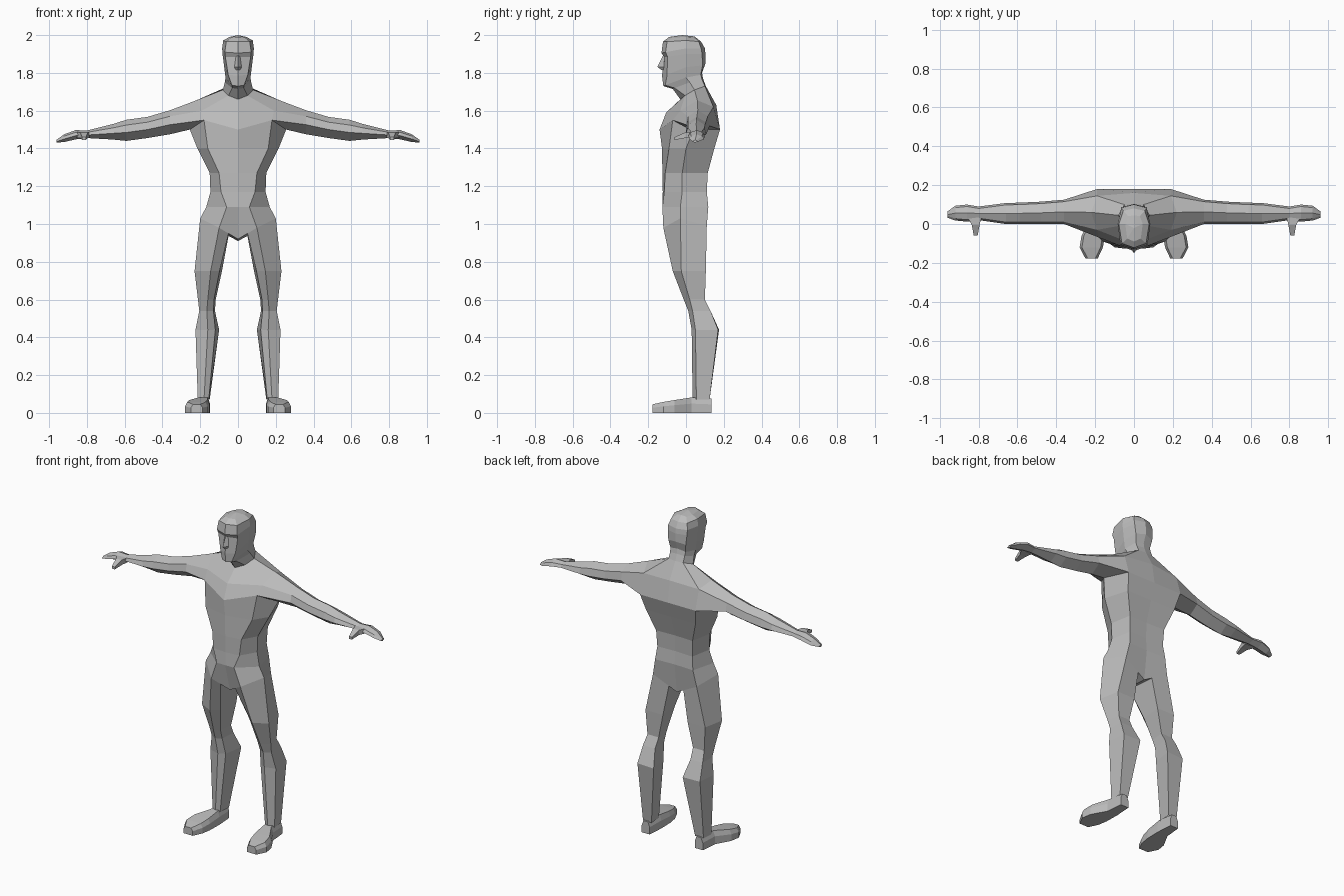
import bpy, bmesh
from mathutils import Vector

skin = bpy.data.materials.new("plain grey")
skin.diffuse_color = (0.5, 0.5, 0.5, 1)


def loft(name, rings, closed=True, cap_start=False, cap_end=False, skip=(), extra=(), centred=False):
    """Skin a stack of rings, mirrored across x = 0."""
    bm = bmesh.new()
    rows = [[bm.verts.new(p) for p in r] for r in rings]
    n = len(rows[0])
    for i in range(len(rows) - 1):
        for j in range(n if closed else n - 1):
            if (i, j) not in skip:
                k = (j + 1) % n
                bm.faces.new((rows[i][j], rows[i][k], rows[i + 1][k], rows[i + 1][j]))
    if cap_start:
        bm.faces.new(rows[0])
    if cap_end:
        bm.faces.new(rows[-1])
    for poly in extra:
        bm.faces.new([bm.verts.new(p) for p in poly])
    bmesh.ops.remove_doubles(bm, verts=bm.verts, dist=0.0005)
    if centred:
        # complete the body before orienting its faces
        geo = bm.verts[:] + bm.edges[:] + bm.faces[:]
        bmesh.ops.mirror(bm, geom=geo, axis='X', merge_dist=0.0005)
    bmesh.ops.recalc_face_normals(bm, faces=bm.faces)
    me = bpy.data.meshes.new(name)
    bm.to_mesh(me)
    bm.free()
    me.materials.append(skin)
    ob = bpy.data.objects.new(name, me)
    bpy.context.collection.objects.link(ob)
    if not centred:
        ob.modifiers.new("other side", 'MIRROR').use_axis[0] = True
    return ob


def half(z, yf, fx, fy, sx, sy, ox, oy, yb):
    """Half a body section: front centre, front, side, back corner, back centre."""
    return [(0, yf, z), (fx, fy, z), (sx, sy, z), (ox, oy, z), (0, yb, z)]


# Torso: V-shaped hip line up to the neck base
hip = [(0, -.08, .92), (.10, -.12, .98), (.20, -.03, 1.03), (.15, .11, .99), (0, .09, .91)]
chest = [(0, -.14, 1.5), (.18, -.07, 1.55), (.255, .04, 1.5), (.19, .18, 1.5), (0, .18, 1.5)]
shoulder = [(0, -.105, 1.59), (.19, -.03, 1.60), (.22, .06, 1.655), (.19, .145, 1.62), (0, .16, 1.63)]
neck = [(0, -.03, 1.66), (.05, -.005, 1.68), (.08, .045, 1.71), (.05, .10, 1.73), (0, .105, 1.73)]
groin_front, groin_back = (.05, -.10, .95), (.05, .097, .937)
torso = [
    hip,
    half(1.09, -.125, .06, -.125, .168, -.03, .13, .118, .112),
    half(1.17, -.123, .09, -.115, .146, -.02, .12, .11, .105),
    half(1.27, -.125, .10, -.11, .15, -.02, .125, .115, .11),
    half(1.40, -.127, .16, -.09, .215, .0, .17, .15, .15),
    chest, shoulder, neck,
]
loft("torso", torso, closed=False, skip={(5, 1), (5, 2)}, centred=True,
     extra=[(hip[0], groin_front, groin_back, hip[4])])

# Head: jaw, cheeks, eye line, brow and crown
head = [
    neck,
    [(0, -.07, 1.715), (.03, -.06, 1.72), (.07, .02, 1.75), (.05, .085, 1.765), (0, .09, 1.77)],
    [(0, -.12, 1.73), (.033, -.11, 1.735), (.066, .0, 1.775), (.052, .078, 1.79), (0, .085, 1.80)],
    [(0, -.127, 1.785), (.052, -.10, 1.79), (.073, .0, 1.83), (.06, .088, 1.84), (0, .103, 1.85)],
    [(0, -.116, 1.885), (.067, -.098, 1.885), (.082, .0, 1.90), (.066, .085, 1.90), (0, .103, 1.90)],
    [(0, -.13, 1.905), (.07, -.108, 1.91), (.084, .0, 1.93), (.066, .08, 1.93), (0, .10, 1.93)],
    [(0, -.122, 1.965), (.062, -.10, 1.965), (.078, .0, 1.972), (.055, .068, 1.965), (0, .08, 1.965)],
    [(0, -.09, 1.99), (.035, -.075, 1.987), (.045, .0, 1.99), (.03, .04, 1.988), (0, .045, 1.993)],
    [(0, -.02, 2.0)] * 5,
]


def build_head():
    # the crown closes to a point, so its last row is made of triangles
    crown = [(head[-2][j], head[-2][j + 1], head[-1][0]) for j in range(4)]
    loft("head", head[:-1], closed=False, extra=crown, centred=True)


build_head()

# Nose wedge
loft("nose", [
    [(0, -.12, 1.895), (.010, -.112, 1.895), (0, -.105, 1.895)],
    [(0, -.152, 1.832), (.019, -.118, 1.832), (0, -.105, 1.832)],
    [(0, -.130, 1.815), (.014, -.116, 1.815), (0, -.105, 1.815)],
], closed=False, centred=True)


# Arms: six-sided sections along x, starting on the shoulder opening
def arm_ring(x, y0, y1, z0, z1):
    h, cy = z1 - z0, (y0 + y1) / 2
    return [(x, y0, z0 + .4 * h), (x, cy, z0), (x, y1, z0 + .35 * h),
            (x, y1 - .01, z0 + .75 * h), (x, cy, z1), (x, y0 + .01, z0 + .75 * h)]


wrist = arm_ring(.80, .02, .09, 1.455, 1.495)
loft("arm", [
    [chest[1], chest[2], chest[3], shoulder[3], shoulder[2], shoulder[1]],
    arm_ring(.36, .0, .125, 1.475, 1.602),
    arm_ring(.48, .0, .115, 1.455, 1.567),
    arm_ring(.59, .0, .11, 1.44, 1.552),
    arm_ring(.66, .0, .108, 1.447, 1.53),
    wrist,
])
loft("hand", [
    wrist,
    arm_ring(.86, .012, .10, 1.448, 1.497),
    arm_ring(.92, .018, .094, 1.434, 1.475),
    arm_ring(.96, .032, .065, 1.431, 1.446),
], cap_end=True)


# Thumbs point forward
def thumb_ring(y, x0, x1, z0, z1):
    return [(x0, y, z0), (x1, y, z0), (x1, y, z1), (x0, y, z1)]


loft("thumb", [
    thumb_ring(.04, .785, .86, 1.458, 1.487),
    thumb_ring(-.005, .795, .835, 1.455, 1.485),
    thumb_ring(-.06, .805, .825, 1.445, 1.460),
], cap_start=True, cap_end=True)


# Legs: five-sided sections down from the hip line
def leg_ring(z, *xy):
    return [(xy[i], xy[i + 1], z) for i in range(0, 10, 2)]


loft("leg", [
    [groin_front, hip[1], hip[2], hip[3], groin_back],
    leg_ring(.75, .098, -.03, .145, -.07, .23, -.025, .205, .105, .085, .105),
    leg_ring(.60, .127, .01, .16, -.012, .212, .02, .195, .10, .118, .10),
    leg_ring(.54, .13, .03, .165, .012, .205, .035, .205, .13, .122, .13),
    leg_ring(.44, .12, .05, .16, .03, .225, .05, .215, .17, .10, .175),
    leg_ring(.07, .155, .045, .18, .035, .213, .055, .208, .125, .15, .125),
])


# Feet: sections from heel to toe, splayed outward
def foot_ring(y, x0, x1, zt):
    return [(x0, y, 0), (x1, y, 0), (x1, y, zt * .6), (x1 - .012, y, zt),
            (x0 + .012, y, zt), (x0, y, zt * .6)]


loft("foot", [
    foot_ring(.135, .155, .21, .075),
    foot_ring(.03, .148, .22, .082),
    foot_ring(-.06, .15, .27, .068),
    foot_ring(-.12, .16, .28, .058),
    foot_ring(-.178, .187, .25, .045),
], cap_start=True, cap_end=True)
